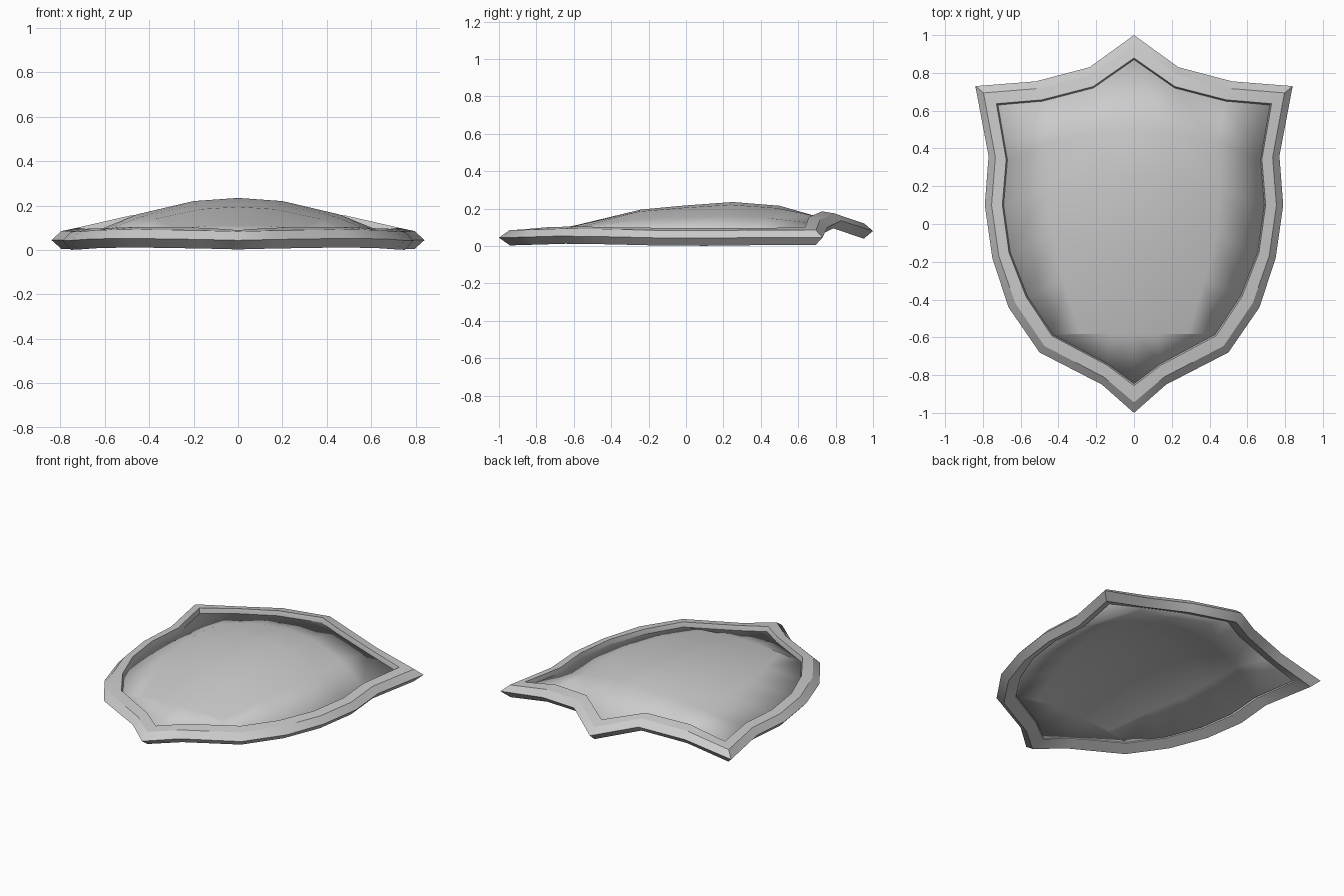
import bpy

if "Cube" in bpy.data.objects:
    bpy.data.objects.remove(bpy.data.objects["Cube"])

# Right half of the outline, top point to bottom point:
# outer x, outer y, inner x, inner y, outer edge z, inner rim top z
OUTLINE = [
    (0.00, 1.00, 0.00, 0.87, 0.080, 0.140),
    (0.235, 0.83, 0.215, 0.72, 0.135, 0.185),
    (0.52, 0.755, 0.485, 0.65, 0.100, 0.155),
    (0.84, 0.73, 0.72, 0.63, 0.045, 0.100),
    (0.77, 0.36, 0.67, 0.34, 0.045, 0.095),
    (0.79, 0.10, 0.69, 0.10, 0.042, 0.095),
    (0.75, -0.18, 0.655, -0.15, 0.044, 0.097),
    (0.665, -0.44, 0.565, -0.38, 0.050, 0.100),
    (0.50, -0.68, 0.43, -0.585, 0.053, 0.105),
    (0.17, -0.85, 0.14, -0.74, 0.048, 0.100),
    (0.00, -1.00, 0.00, -0.845, 0.044, 0.090),
]
STEP = 0.03        # drop from rim to panel
THICK = 0.03       # panel thickness


def make_object(name, verts, faces, solid=0):
    mesh = bpy.data.meshes.new(name)
    mesh.from_pydata(verts, [], faces)
    mesh.update()
    ob = bpy.data.objects.new(name, mesh)
    bpy.context.collection.objects.link(ob)
    mirror = ob.modifiers.new("mirror", 'MIRROR')
    mirror.use_clip = True
    if solid:
        s = ob.modifiers.new("thickness", 'SOLIDIFY')
        s.thickness = solid
        s.offset = -1
    bpy.ops.object.select_all(action='DESELECT')
    ob.select_set(True)
    bpy.context.view_layer.objects.active = ob
    bpy.ops.object.shade_smooth_by_angle(angle=0.52)
    return ob


# Raised rim: bevelled section carried round the outline
verts, faces = [], []
for ox, oy, ix, iy, zo, zi in OUTLINE:
    section = [(0.38, zo - 0.041), (0, zo), (0.36, zo + 0.04), (0.93, zi),
               (1, zi - STEP), (1, zi - STEP - THICK)]
    verts += [(ox + (ix - ox) * t, oy + (iy - oy) * t, z) for t, z in section]
n = 6
for i in range(len(OUTLINE) - 1):
    for k in range(n):
        a, b = i * n + k, i * n + (k + 1) % n
        faces.append((a, a + n, b + n, b))
make_object("rim", verts, faces)

# Domed panel: rows from the centre line out to the side points
edge = [(p[2], p[3], p[5] - STEP) for p in OUTLINE]
verts = edge[:4]
centre = [(0.50, 0.215), (0.25, 0.235), (0.0, 0.217), (-0.24, 0.195), (-0.58, 0.113)]
for (cy, cz), (ex, ey, ez) in zip(centre, edge[4:9]):
    for u in (0, 0.29, 0.66, 1):
        verts.append((ex * u, cy + (ey - cy) * u * u, ez + (cz - ez) * (1 - u * u)))
faces = []
for r in range(5):
    for c in range(3):
        a = r * 4 + c
        faces.append((a, a + 4, a + 5, a + 1))
verts += [edge[10], edge[9]]
faces += [(20, 24, 25, 21), (21, 25, 23, 22)]
make_object("panel", verts, faces, THICK)
